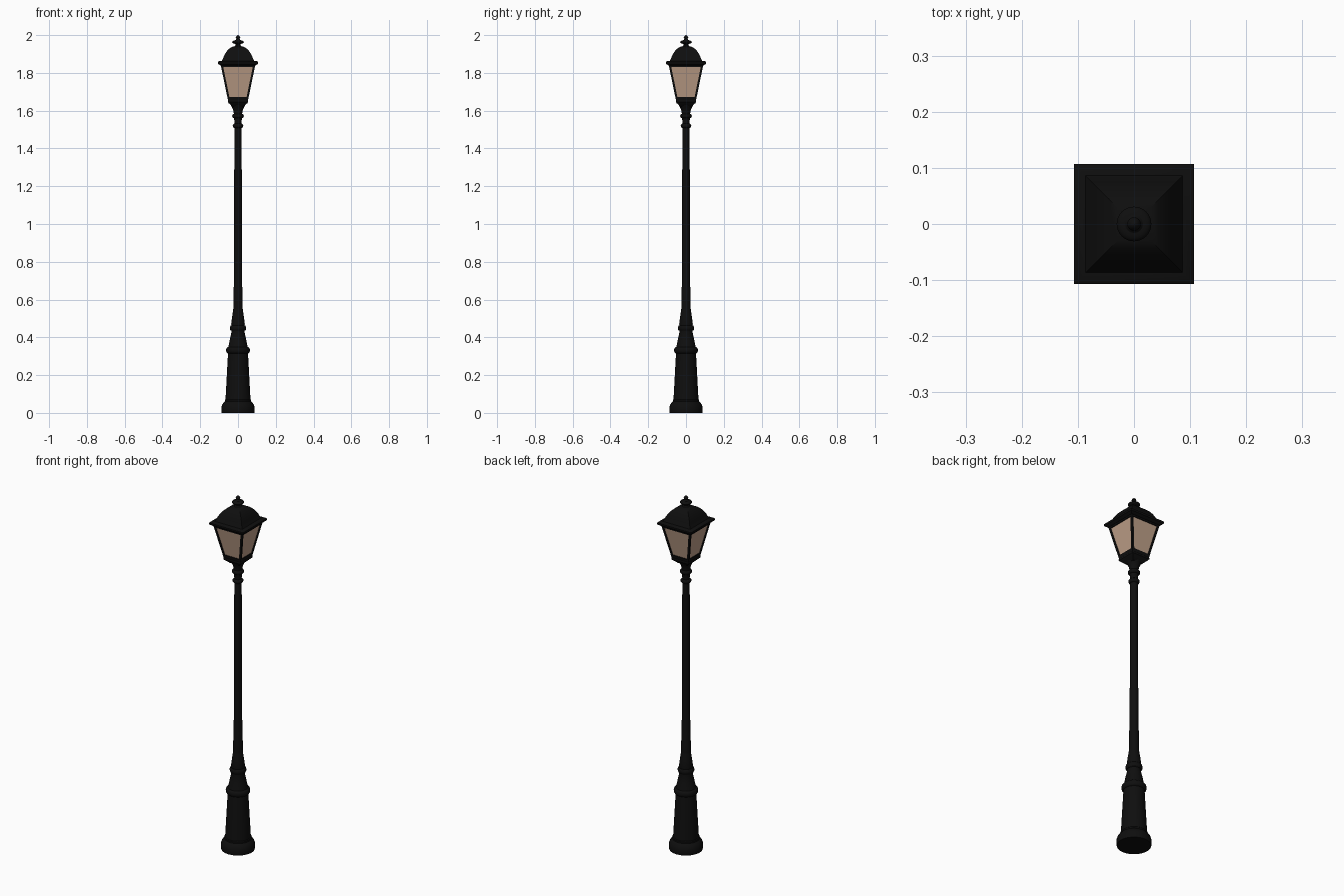
import bpy, bmesh, math
from mathutils import Vector

if "Cube" in bpy.data.objects:
    bpy.data.objects.remove(bpy.data.objects["Cube"])


def material(name, color):
    m = bpy.data.materials.new(name)
    m.diffuse_color = (*color, 1)
    m.use_nodes = True
    m.node_tree.nodes["Principled BSDF"].inputs["Base Color"].default_value = m.diffuse_color
    return m


black = material("black_iron", (0.0045, 0.0045, 0.0045))
tan = material("warm_glass", (0.52, 0.35, 0.25))


def loft(name, profile, sides, mat, square=False, angle=30):
    """Stack rings of (radius, z); square rings use the half width."""
    bm = bmesh.new()
    rings = []
    for r, z in profile:
        k = r * math.sqrt(2) if square else r
        off = math.pi / 4 if square else 0
        rings.append([bm.verts.new((k * math.cos(off + math.tau * i / sides),
                                    k * math.sin(off + math.tau * i / sides), z))
                      for i in range(sides)])
    for a, b in zip(rings, rings[1:]):
        for i in range(sides):
            j = (i + 1) % sides
            bm.faces.new((a[i], a[j], b[j], b[i]))
    bm.faces.new(rings[0][::-1])
    bm.faces.new(rings[-1])
    return finish(name, bm, mat, angle)


def finish(name, bm, mat, angle=30):
    bmesh.ops.recalc_face_normals(bm, faces=bm.faces)
    me = bpy.data.meshes.new(name)
    bm.to_mesh(me)
    bm.free()
    me.materials.append(mat)
    ob = bpy.data.objects.new(name, me)
    bpy.context.collection.objects.link(ob)
    bpy.ops.object.select_all(action='DESELECT')
    ob.select_set(True)
    bpy.context.view_layer.objects.active = ob
    bpy.ops.object.shade_smooth_by_angle(angle=math.radians(angle))
    return ob


def bead(r, z, h, inner, n=8):
    """Half-round moulding profile."""
    return [(inner + (r - inner) * math.sin(math.pi * i / n),
             z - h / 2 * math.cos(math.pi * i / n)) for i in range(n + 1)]


# Round pedestal and base mouldings
loft("base", [(0.086, 0), (0.088, 0.008), (0.088, 0.03), (0.083, 0.045),
              (0.075, 0.055), (0.07, 0.06), (0.07, 0.068), (0.066, 0.072),
              (0.053, 0.315)] + bead(0.063, 0.332, 0.034, 0.052)
     + [(0.05, 0.355), (0.043, 0.39), (0.034, 0.43)]
     + bead(0.043, 0.449, 0.028, 0.035)
     + [(0.036, 0.47), (0.031, 0.51), (0.025, 0.55)], 32, black)

# Long pole, stepped once, with collars at its head
loft("pole", [(0.025, 0.54), (0.024, 0.66), (0.022, 0.67), (0.021, 1.0),
              (0.019, 1.505)] + bead(0.028, 1.52, 0.022, 0.019)
     + [(0.02, 1.555)] + bead(0.031, 1.572, 0.022, 0.022)
     + [(0.023, 1.59), (0.026, 1.605), (0.033, 1.62), (0.042, 1.635),
        (0.045, 1.645)], 32, black)

# Lantern: height range and half width on the tapering sides
Z0, Z1, W0, W1 = 1.645, 1.845, 0.051, 0.092


def width(z):
    return W0 + (W1 - W0) * (z - Z0) / (Z1 - Z0)


loft("lantern_floor", [(0.03, 1.622), (0.05, 1.64), (0.054, 1.645), (0.054, 1.653),
                       (width(1.653), 1.655), (width(1.672), 1.672)], 4, black, True)
loft("lantern_top_rail", [(width(1.83), 1.83), (W1, Z1)], 4, black, True)
loft("glass", [(width(1.66) - 0.005, 1.66), (width(1.838) - 0.005, 1.838)], 4, tan, True)

# Four corner posts following the taper
for i, (sx, sy) in enumerate(((1, 1), (-1, 1), (-1, -1), (1, -1))):
    bm = bmesh.new()
    rows = []
    for z in (1.65, 1.84):
        w = width(z)
        t = 0.011
        rows.append([bm.verts.new((sx * (w - a * t), sy * (w - b * t), z))
                     for a, b in ((0, 0), (1, 0), (1, 1), (0, 1))])
    for k in range(4):
        j = (k + 1) % 4
        bm.faces.new((rows[0][k], rows[0][j], rows[1][j], rows[1][k]))
    bm.faces.new(rows[0])
    bm.faces.new(rows[1])
    finish("corner_post_%d" % i, bm, black)

# Square eave and bell-shaped roof
loft("roof", [(0.092, 1.838), (0.098, 1.843), (0.106, 1.848), (0.107, 1.858),
              (0.103, 1.861), (0.086, 1.864), (0.081, 1.872), (0.075, 1.888),
              (0.066, 1.905), (0.055, 1.92), (0.043, 1.931), (0.03, 1.938),
              (0.016, 1.942)], 4, black, True)

# Finial
loft("finial", [(0.022, 1.935), (0.018, 1.942), (0.012, 1.948), (0.014, 1.953)]
     + bead(0.031, 1.963, 0.018, 0.016)
     + [(0.011, 1.976), (0.009, 1.981), (0.012, 1.986), (0.01, 1.993),
        (0.005, 1.998), (0.001, 2.0)], 24, black)
